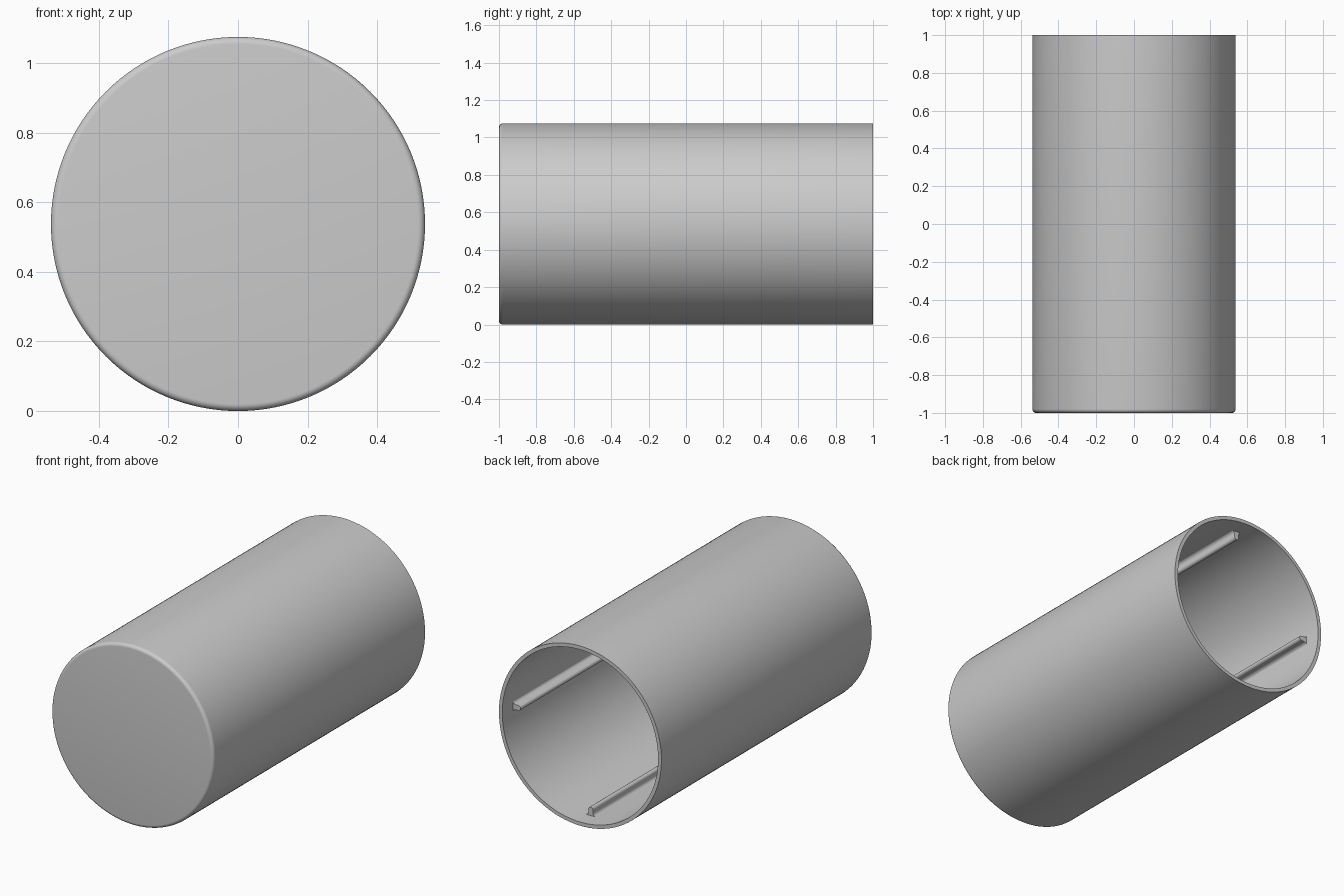
import bpy, bmesh, math
from mathutils import Matrix, Vector

cube = bpy.data.objects.get("Cube")
if cube:
    bpy.data.objects.remove(cube, do_unlink=True)

R = 0.5375            # outer radius
WALL = 0.022
R_IN = R - WALL
BEVEL = 0.02          # rounding of the closed end
FLOOR = -1 + WALL     # inner face of the closed end
RIB_END = 0.9

grey = bpy.data.materials.new("plain grey")
grey.use_nodes = True
colour = (0.6, 0.6, 0.6, 1)
grey.diffuse_color = colour
grey.node_tree.nodes["Principled BSDF"].inputs["Base Color"].default_value = colour


def finish(bm, name, angle):
    bmesh.ops.recalc_face_normals(bm, faces=bm.faces)
    mesh = bpy.data.meshes.new(name)
    bm.to_mesh(mesh)
    bm.free()
    mesh.materials.append(grey)
    obj = bpy.data.objects.new(name, mesh)
    bpy.context.collection.objects.link(obj)
    bpy.ops.object.select_all(action="DESELECT")
    obj.select_set(True)
    bpy.context.view_layer.objects.active = obj
    bpy.ops.object.shade_smooth_by_angle(angle=math.radians(angle))
    return obj


def arc(cx, cy, r, start, end, steps):
    angles = [math.radians(start + (end - start) * i / steps) for i in range(steps + 1)]
    return [(cx + r * math.cos(a), cy + r * math.sin(a)) for a in angles]


# Cup: closed, rounded front and open back, turned around the y axis
profile = [(0, -1)]
profile += arc(R - BEVEL, -1 + BEVEL, BEVEL, -90, 0, 6)
profile += [(R, 1), (R_IN, 1), (R_IN, FLOOR), (0, FLOOR)]
bm = bmesh.new()
verts = [bm.verts.new((r, y, 0)) for r, y in profile]
edges = [bm.edges.new(pair) for pair in zip(verts, verts[1:])]
bmesh.ops.spin(bm, geom=verts + edges, cent=(0, 0, 0), axis=(0, 1, 0),
               angle=math.tau, steps=128, use_merge=True)
bmesh.ops.remove_doubles(bm, verts=bm.verts, dist=0.0001)
cup = finish(bm, "cup_shell", 35)
cup.location.z = R

# Ribs: narrow rails with flared feet and rounded crests, along the inner wall
half = [(0.036, -0.008)] + arc(0.036, 0.02, 0.021, -90, -180, 5) + arc(0, 0.037, 0.015, 0, 90, 4)
outline = half + [(-x, h) for x, h in reversed(half[:-1])]
for name, turn in (("bottom", 0), ("left", 90), ("top", 180), ("right", 270)):
    bm = bmesh.new()
    end = bm.faces.new([bm.verts.new((x, FLOOR - 0.005, h - R_IN)) for x, h in outline])
    grown = bmesh.ops.extrude_face_region(bm, geom=[end])["geom"]
    moved = [g for g in grown if isinstance(g, bmesh.types.BMVert)]
    bmesh.ops.translate(bm, verts=moved, vec=Vector((0, RIB_END - FLOOR + 0.005, 0)))
    bmesh.ops.rotate(bm, verts=bm.verts, cent=(0, 0, 0),
                     matrix=Matrix.Rotation(-math.radians(turn), 3, "Y"))
    rib = finish(bm, name + "_inner_rib", 40)
    rib.location.z = R
